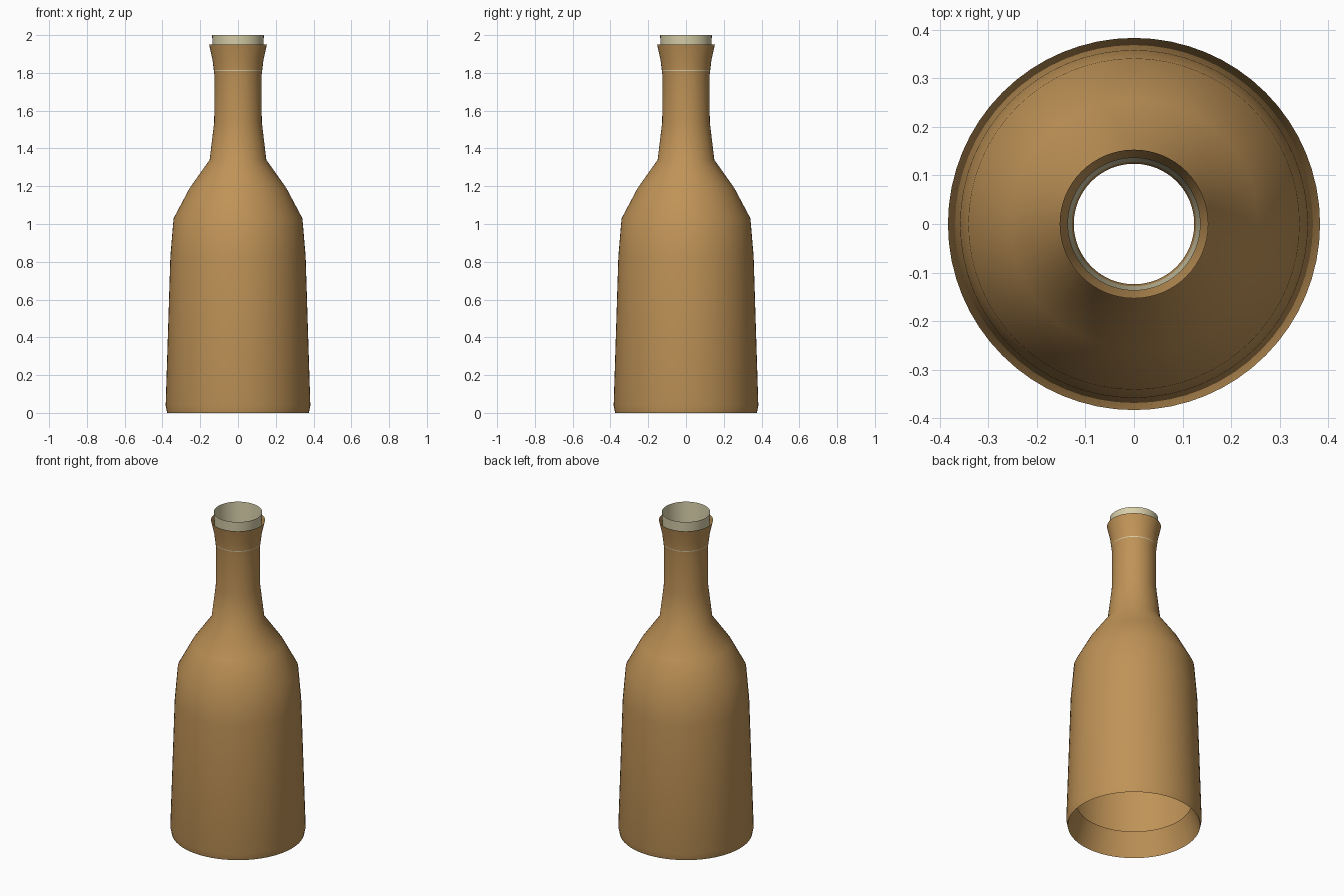
import bpy
import bmesh
import math

if "Cube" in bpy.data.objects:
    bpy.data.objects.remove(bpy.data.objects["Cube"])


def material(name, colour):
    mat = bpy.data.materials.new(name)
    mat.diffuse_color = colour
    mat.use_nodes = True
    mat.node_tree.nodes["Principled BSDF"].inputs["Base Color"].default_value = mat.diffuse_color
    return mat


def lathe(name, profile, mat, sides=64):
    """Spin a (radius, height) profile around z into an open shell."""
    bm = bmesh.new()
    verts = [bm.verts.new((r, 0, z)) for r, z in profile]
    edges = [bm.edges.new(pair) for pair in zip(verts, verts[1:])]
    bmesh.ops.spin(bm, geom=verts + edges, cent=(0, 0, 0), axis=(0, 0, 1),
                   angle=math.tau, steps=sides, use_duplicate=False)
    bmesh.ops.remove_doubles(bm, verts=bm.verts, dist=0.0005)
    bmesh.ops.recalc_face_normals(bm, faces=bm.faces)
    mesh = bpy.data.meshes.new(name)
    bm.to_mesh(mesh)
    bm.free()
    mesh.materials.append(mat)
    obj = bpy.data.objects.new(name, mesh)
    bpy.context.collection.objects.link(obj)
    bpy.ops.object.select_all(action='DESELECT')
    obj.select_set(True)
    bpy.context.view_layer.objects.active = obj
    bpy.ops.object.shade_smooth_by_angle(angle=math.radians(40))
    return obj


amber = material("amber_glass", (0.52, 0.29, 0.095, 1))
cream = material("cream_cork", (0.68, 0.62, 0.40, 1))

# Bottle: turned-in open base, tapered body, shoulder, neck, flared lip
lathe("bottle", [
    (0.325, 0.145), (0.375, 0.0), (0.383, 0.04), (0.358, 0.83),
    (0.341, 1.03), (0.256, 1.19), (0.15, 1.34), (0.126, 1.54),
    (0.124, 1.78), (0.135, 1.87), (0.153, 1.95)], amber)

# Stopper: hollow, slightly tapered sleeve standing in the mouth
lathe("stopper_sleeve", [(0.128, 1.81), (0.137, 2.0)], cream)
